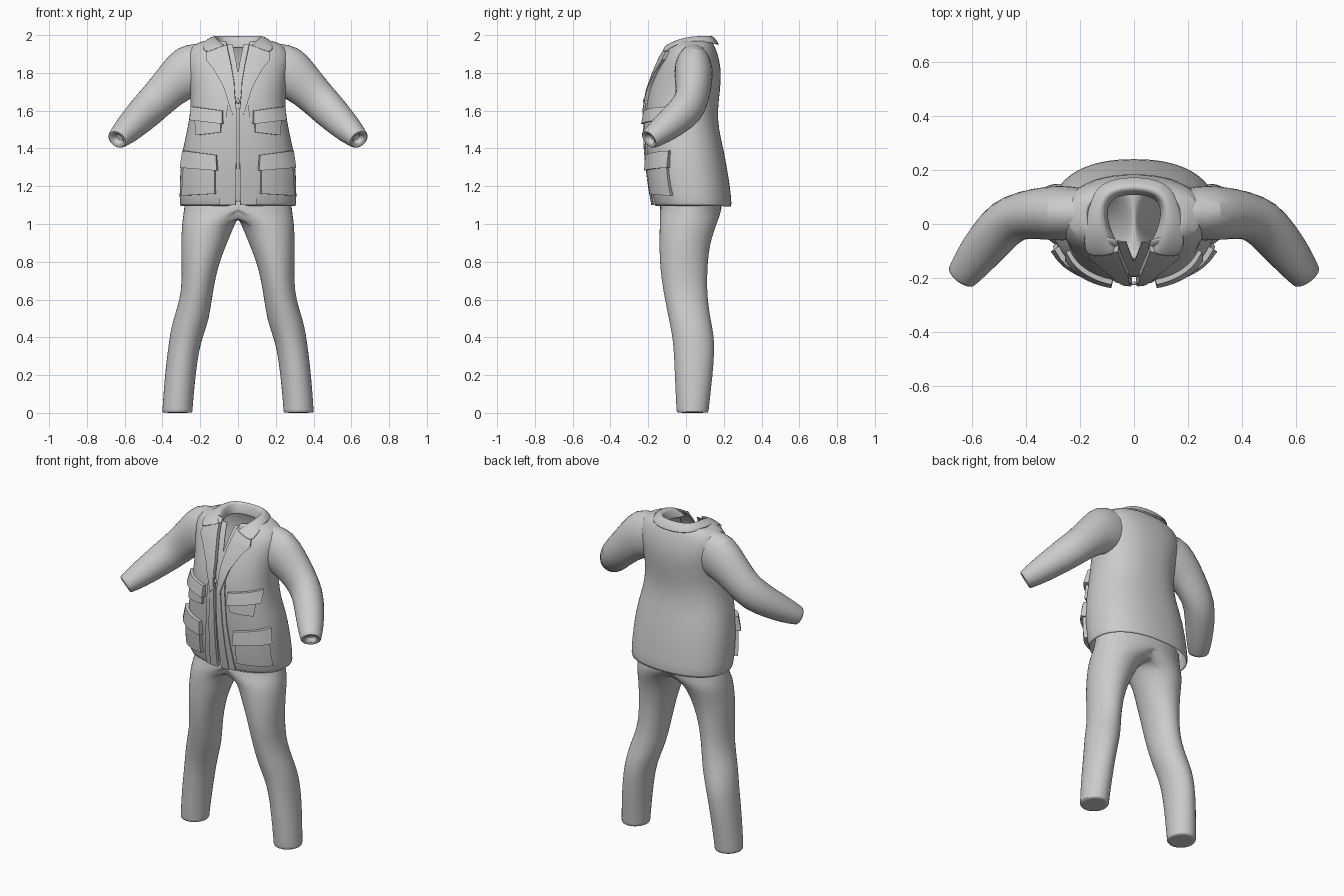
import bpy, bmesh, math
from mathutils import Vector

if "Cube" in bpy.data.objects:
    bpy.data.objects.remove(bpy.data.objects["Cube"])


def make(name, verts, faces, mirror=True, solid=0, sub=0, angle=40, cut_mid=False):
    bm = bmesh.new()
    vs = [bm.verts.new(v) for v in verts]
    for f in faces:
        bm.faces.new([vs[i] for i in f])
    if cut_mid:
        mid = [f for f in bm.faces if all(abs(v.co.x) < 1e-4 for v in f.verts)]
        bmesh.ops.delete(bm, geom=mid, context='FACES')
    bmesh.ops.recalc_face_normals(bm, faces=bm.faces[:])
    me = bpy.data.meshes.new(name)
    bm.to_mesh(me)
    bm.free()
    ob = bpy.data.objects.new(name, me)
    bpy.context.collection.objects.link(ob)
    bpy.ops.object.select_all(action='DESELECT')
    ob.select_set(True)
    bpy.context.view_layer.objects.active = ob
    bpy.ops.object.shade_smooth_by_angle(angle=math.radians(angle))
    if mirror:
        ob.modifiers.new("Mirror", 'MIRROR').use_clip = True
    if solid:
        m = ob.modifiers.new("Solidify", 'SOLIDIFY')
        m.thickness = solid
        m.offset = -1
    if sub:
        m = ob.modifiers.new("Subsurf", 'SUBSURF')
        m.levels = m.render_levels = sub
    return ob


def loft(name, rings, closed=True, cap=(), **kw):
    n = len(rings[0])
    verts = [p for r in rings for p in r]
    faces = []
    for i in range(len(rings) - 1):
        for j in range(n if closed else n - 1):
            k = (j + 1) % n
            faces.append((i * n + j, i * n + k, (i + 1) * n + k, (i + 1) * n + j))
    for c in cap:
        faces.append([c * n + j for j in range(n)])
    return make(name, verts, faces, **kw)


# Jacket body profile: z, half width, front y, back y, front edge x
BODY = [(1.09, .31, -.17, .245, .012), (1.2, .31, -.19, .233, .01), (1.3, .305, -.203, .217, .008),
        (1.4, .293, -.212, .198, .006), (1.5, .268, -.216, .174, .006), (1.6, .252, -.215, .167, .006),
        (1.7, .25, -.20, .18, .014), (1.8, .265, -.165, .188, .03), (1.88, .28, -.13, .175, .045),
        (1.945, .255, -.092, .152, .055), (1.975, .17, -.065, .13, .06)]
N = 2.3


def section(z):
    z = min(max(z, BODY[0][0]), BODY[-1][0])
    for a, b in zip(BODY, BODY[1:]):
        if z <= b[0]:
            f = (z - a[0]) / (b[0] - a[0])
            return [p + (q - p) * f for p, q in zip(a, b)]


def body_ring(row):
    z, w, yf, yb, edge = row
    t0 = math.asin((edge / w) ** (N / 2))
    pts = []
    for i in range(21):
        t = t0 + (math.pi - t0) * i / 20
        s, c = max(0, math.sin(t)), math.cos(t)
        x = 0 if i == 20 else w * s ** (2 / N)
        pts.append((x, (yf + yb) / 2 - (yb - yf) / 2 * math.copysign(abs(c) ** (2 / N), c), z))
    return pts


def on_front(x, z, d):
    _, w, yf, yb, _ = section(z)
    yc, h = (yf + yb) / 2, (yb - yf) / 2
    y = yc - h * (1 - min(x / w, .99) ** N) ** (1 / N)
    n = Vector((x / w ** 2, (y - yc) / h ** 2, 0)).normalized()
    return Vector((x, y, z)) + n * d


def panel(name, rows, d, base=-.008, nu=8, sub=4, tilt=0):
    """Raised cloth patch on the front; rows are (x, z) to (x, z) spans."""
    fine = []
    for a, b in zip(rows, rows[1:]):
        fine += [[p + (q - p) * k / sub for p, q in zip(a, b)] for k in range(sub)]
    fine.append(rows[-1])
    nv = len(fine)
    rings = []
    for j in [0] + list(range(nv)) + [nv - 1]:
        first, last = len(rings) == 0, len(rings) == nv + 1
        xa, za, xb, zb = fine[j]
        ring = []
        for i in [0] + list(range(nu + 1)) + [nu]:
            edge = first or last or len(ring) in (0, nu + 2)
            f = i / nu
            off = base if edge else d + tilt * j / (nv - 1)
            ring.append(on_front(xa + (xb - xa) * f, za + (zb - za) * f, off))
        rings.append(ring)
    return loft(name, rings, closed=False)


# Jacket body
loft("jacket_body", [body_ring(r) for r in BODY], closed=False, solid=.012, sub=1)

# Sleeves: centre, horizontal radius, vertical radius; ends turn inward at the cuff
SLEEVE = [(.19, .04, 1.825, .095, .135), (.26, .04, 1.81, .105, .15), (.33, .04, 1.755, .1, .118),
          (.41, .035, 1.675, .09, .103), (.475, .01, 1.61, .092, .1), (.54, -.065, 1.545, .085, .086),
          (.595, -.135, 1.49, .075, .073), (.637, -.192, 1.45, .06, .055)]
rings = []
for i, s in enumerate(SLEEVE):
    a, b = SLEEVE[max(i - 1, 0)], SLEEVE[min(i + 1, len(SLEEVE) - 1)]
    t = (Vector(b[:3]) - Vector(a[:3])).normalized()
    side = Vector((0, 0, 1)).cross(t).normalized()
    up = t.cross(side)
    ends = [(1, 0)] if i < len(SLEEVE) - 1 else [(1, 0), (.95, .006), (.5, .004), (.42, -.03)]
    for k, push in ends:
        rings.append([Vector(s[:3]) + t * push + side * math.cos(u) * s[3] * k + up * math.sin(u) * s[4] * k
                      for u in [math.tau * j / 18 for j in range(18)]])
loft("sleeve", rings, cap=(-1 + len(rings),), sub=1)

# Collar: inner foot, folded top and outer edge from the front to the back centre
COLLAR = [[(.055, -.07, 1.92), (.065, -.115, 1.95), (.115, -.125, 1.93), (.185, -.125, 1.90)],
          [(.085, -.02, 1.93), (.1, -.03, 1.985), (.14, -.045, 1.985), (.19, -.055, 1.96)],
          [(.1, .05, 1.93), (.115, .055, 1.998), (.145, .06, 1.997), (.175, .065, 1.972)],
          [(.08, .095, 1.93), (.09, .112, 2.0), (.11, .137, 1.995), (.132, .163, 1.955)],
          [(0, .11, 1.93), (0, .128, 2.0), (0, .155, 1.992), (0, .183, 1.945)]]
loft("collar", COLLAR, closed=False, solid=.008, sub=2)

# Lapels, front plackets and the shirt seen in the opening
panel("lapel", [(.058, 1.95, .16, 1.912), (.048, 1.9, .165, 1.87), (.035, 1.84, .125, 1.82),
                (.02, 1.75, .075, 1.73), (.012, 1.6, .03, 1.58)], .016)
panel("inner_placket", [(.02, 1.72, .035, 1.70), (.008, 1.6, .035, 1.6), (.008, 1.4, .045, 1.4),
                        (.012, 1.1, .062, 1.1)], .012)
panel("outer_placket", [(.03, 1.62, .055, 1.66), (.04, 1.4, .07, 1.4), (.058, 1.1, .1, 1.1)], .006)
panel("shirt_front", [(.03, 1.95, .11, 1.95), (.012, 1.87, .11, 1.87), (0, 1.8, .1, 1.8),
                      (0, 1.5, .06, 1.5), (0, 1.12, .06, 1.12)], -.02, base=-.024)

# Patch pockets with flaps that lift at the lower edge
panel("chest_pocket", [(.085, 1.60, .225, 1.61), (.09, 1.485, .215, 1.47)], .012, tilt=.004)
panel("chest_pocket_flap", [(.08, 1.60, .238, 1.622), (.078, 1.53, .234, 1.55)], .016, tilt=.012)
panel("hip_pocket", [(.12, 1.36, .275, 1.38), (.118, 1.16, .285, 1.15)], .014, tilt=.006)
panel("hip_pocket_flap", [(.112, 1.365, .28, 1.388), (.106, 1.282, .284, 1.298)], .018, tilt=.012)

# Trousers: z, inner x, outer x, front y, back y; rings are clipped at the centre plane
LEGS = [(1.15, -.28, .28, -.13, .19), (1.09, -.287, .287, -.14, .192), (1.035, -.1, .293, -.14, .178),
        (1.0, .015, .298, -.14, .162), (.9, .057, .302, -.142, .128), (.8, .097, .3, -.14, .116),
        (.7, .122, .298, -.13, .112), (.6, .138, .308, -.112, .115), (.5, .152, .342, -.092, .13),
        (.42, .18, .36, -.075, .147), (.33, .207, .372, -.065, .152), (.2, .224, .388, -.06, .142),
        (.03, .24, .4, -.052, .122), (.004, .24, .401, -.05, .12)]
rings = []
for z, xi, xo, yf, yb in LEGS:
    ring = []
    for j in range(24):
        u = math.tau * j / 24
        x = (xi + xo) / 2 + (xo - xi) / 2 * math.cos(u)
        y = (yf + yb) / 2 + (yb - yf) / 2 * math.sin(u)
        ring.append((x if x > .002 else 0, y, z))
    rings.append(ring)
# short turned hem with a flat closed sole opening
cx, cy = .32, .035
rings.append([(cx + (x - cx) * .96, cy + (y - cy) * .96, 0) for x, y, z in rings[-1]])
loft("trousers", rings, cap=(len(rings) - 1,), sub=1, cut_mid=True)

# Small zip pull
bpy.ops.mesh.primitive_uv_sphere_add(segments=10, ring_count=6, radius=.012, location=(0, -.22, 1.65))
bpy.context.object.name = "zip_pull"
bpy.context.object.scale = (.8, .6, 1.3)
bpy.ops.object.shade_smooth()
